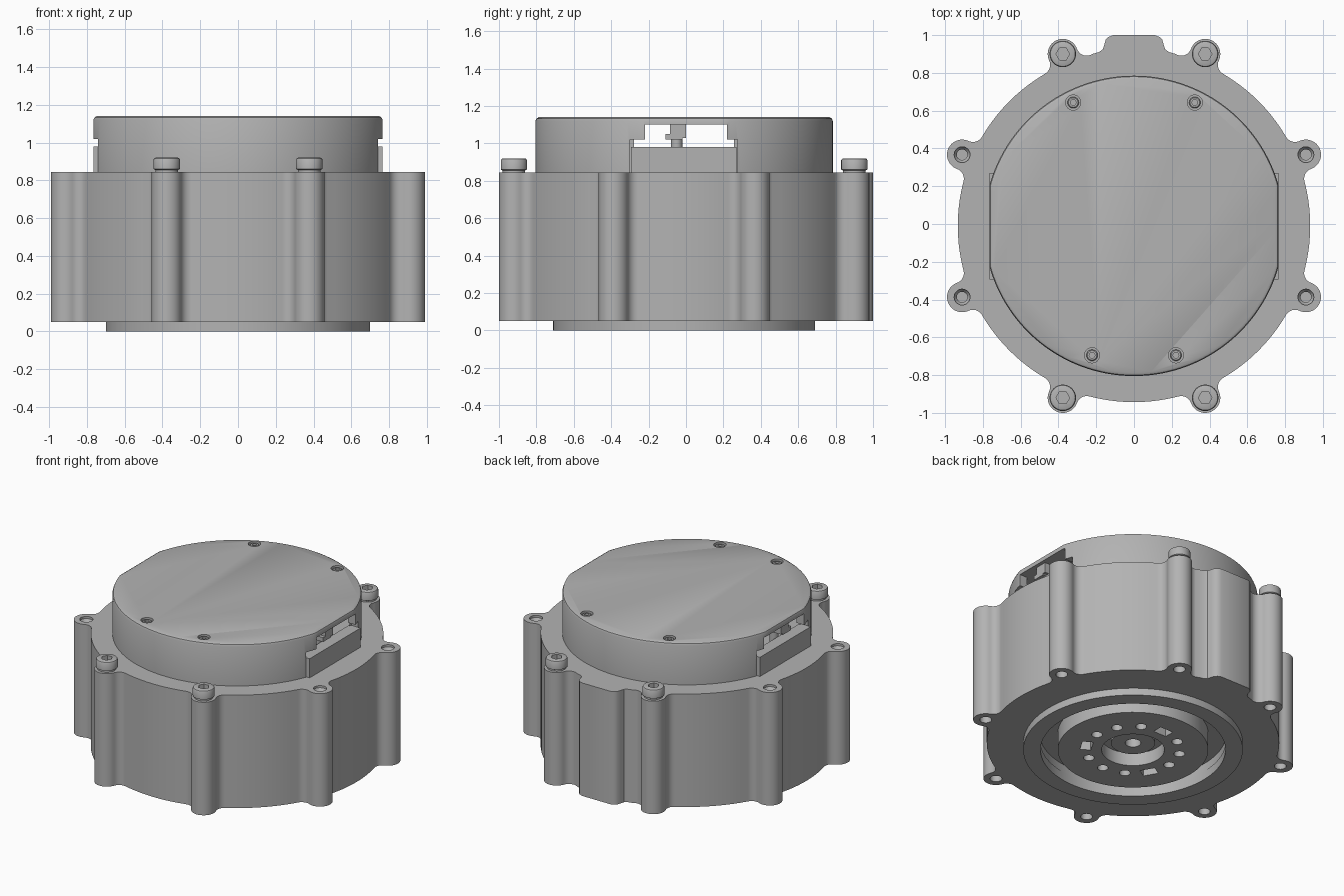
import bpy, bmesh
from math import sin, cos, pi, acos, atan2, radians
from mathutils import Matrix, Vector

if "Cube" in bpy.data.objects:
    bpy.data.objects.remove(bpy.data.objects["Cube"])

CY = -0.01          # centre of the round body along y
TOP = 0.845         # top of the main housing

grey = bpy.data.materials.new("machined_grey")
grey.use_nodes = True
COLOUR = (0.45, 0.45, 0.45, 1)
grey.diffuse_color = COLOUR
grey.node_tree.nodes["Principled BSDF"].inputs["Base Color"].default_value = COLOUR


def circle(r, x=0, y=CY, n=96, limit=9):
    """Ring of points, optionally flattened at x = +-limit."""
    return [(x + max(-limit, min(limit, r * cos(2 * pi * i / n))),
             y + r * sin(2 * pi * i / n)) for i in range(n)]


def loft(name, layers, closed=False):
    """Skin a stack of equal outlines given as (points, z)."""
    bm = bmesh.new()
    rings = [[bm.verts.new((x, y, z)) for x, y in pts] for pts, z in layers]
    pairs = list(zip(rings, rings[1:]))
    if closed:
        pairs.append((rings[-1], rings[0]))
    else:
        bm.faces.new(rings[0])
        bm.faces.new(rings[-1])
    for a, b in pairs:
        for i in range(len(a)):
            j = (i + 1) % len(a)
            bm.faces.new((a[i], a[j], b[j], b[i]))
    bmesh.ops.recalc_face_normals(bm, faces=bm.faces[:])
    return add(name, bm)


def add(name, bm):
    mesh = bpy.data.meshes.new(name)
    bm.to_mesh(mesh)
    bm.free()
    mesh.materials.append(grey)
    ob = bpy.data.objects.new(name, mesh)
    bpy.context.collection.objects.link(ob)
    return ob


def box(name, lo, hi, turn=0):
    bm = bmesh.new()
    lo, hi = Vector(lo), Vector(hi)
    spin = Matrix.Translation((0, CY, 0)) @ Matrix.Rotation(turn, 4, "Z") if turn else Matrix()
    bmesh.ops.create_cube(bm, size=1, matrix=spin @ Matrix.Translation((lo + hi) / 2)
                          @ Matrix.Diagonal((*(hi - lo), 1)))
    return add(name, bm)


def drum(name, r, z0, z1, x=0, y=CY, n=32):
    return loft(name, [(circle(r, x, y, n), z0), (circle(r, x, y, n), z1)])


def lathe(name, profile, closed=False, **where):
    return loft(name, [(circle(r, **where), z) for r, z in profile], closed)


def cut(ob, cutters):
    """Subtract the cutters, bake the result and drop the cutters."""
    for c in cutters:
        m = ob.modifiers.new("cut", "BOOLEAN")
        m.operation, m.solver, m.object = "DIFFERENCE", "EXACT", c
    bpy.context.view_layer.update()
    baked = bpy.data.meshes.new_from_object(
        ob.evaluated_get(bpy.context.evaluated_depsgraph_get()))
    ob.modifiers.clear()
    ob.data = baked
    for c in cutters:
        bpy.data.objects.remove(c)


def arc(cx, cy, r, a, b, n=8):
    return [(cx + r * cos(a + (b - a) * i / n), cy + r * sin(a + (b - a) * i / n))
            for i in range(n + 1)]


def housing_outline():
    """Circle with eight filleted screw lobes and a rounded tab at the back."""
    R, d, r, f = 0.933, 0.985, 0.08, 0.055
    alpha = acos(((R + f) ** 2 + d * d - (r + f) ** 2) / (2 * (R + f) * d))
    fx, fy = (R + f) * cos(alpha), (R + f) * sin(alpha)
    beta = atan2(fy, fx - d)                     # lobe centre to fillet centre
    half = (arc(d, 0, r, 0, beta, 12)
            + arc(fx, fy, f, beta + pi, pi + alpha + (2 * pi if alpha + pi < beta else 0))[1:])
    lobe = [(x, -y) for x, y in half[:0:-1]] + half
    tab = [(.215, .912), (.185, .92), (.165, .935), (.157, .96),
           (.15, .985), (.135, 1.0), (.11, 1.01)]
    pts = []
    for k in range(8):
        a = pi / 8 + k * pi / 4
        pts += [(x * cos(a) - y * sin(a), x * sin(a) + y * cos(a)) for x, y in lobe]
        if k == 1:
            pts += tab + [(-x, y) for x, y in tab[::-1]]
        else:
            pts += arc(0, 0, R, a + alpha, a + pi / 4 - alpha, 10)[1:-1]
    return [(x, y + CY) for x, y in pts]


# Main housing with screw holes and a bore in the underside
outline = housing_outline()
housing = loft("housing", [(outline, 0.05), (outline, TOP)])
cutters = [drum("cutter", 0.595, 0, 0.12, n=96)]
lobes = [(0.985 * cos(pi / 8 + k * pi / 4), CY + 0.985 * sin(pi / 8 + k * pi / 4))
         for k in range(8)]
for x, y in lobes:
    cutters.append(drum("cutter", 0.038, 0, 0.15, x, y))
    if abs(x) > 0.6:
        cutters.append(lathe("cutter", [(0.028, 0.7), (0.028, 0.81), (0.042, 0.83), (0.042, 0.9)],
                             x=x, y=y, n=32))
cut(housing, cutters)

# Socket-head bolts on the front and back lobes
for x, y in lobes:
    if abs(x) < 0.6:
        bolt = lathe("housing_bolt", [(0.06, TOP - 0.01), (0.06, 0.855), (0.07, 0.86), (0.07, 0.91),
                                      (0.066, 0.917), (0.06, 0.92)], x=x, y=y, n=32)
        cut(bolt, [drum("cutter", 0.036, 0.88, 1, x, y, 6)])

# Locating ring under the housing
lathe("bottom_ring", [(0.70, 0.06), (0.70, 0), (0.59, 0), (0.59, 0.125)][:3] + [(0.59, 0.06)], True)

# Output rotor with stepped hub, bolt holes and three drive slots
rotor = lathe("output_rotor", [(0.48, 0.13), (0.48, 0), (0.20, 0), (0.20, 0.09), (0.14, 0.09),
                               (0.14, 0.05), (0.05, 0.05), (0.05, 0.11)])
cutters = []
for k in range(12):
    a = radians(30 * k)
    if k % 4 == 3:
        cutters.append(box("cutter", (0.265, -0.05, -0.1), (0.335, 0.05, 0.06), a))
    else:
        cutters.append(drum("cutter", 0.035, -0.1, 0.06, 0.3 * cos(a), CY + 0.3 * sin(a)))
cut(rotor, cutters)

# Rear cover: hollow, flattened on two sides, with a connector window on each
def cover_ring(r, z):
    return (circle(r, n=160, limit=r - 0.03), z)

cover = loft("cover", [cover_ring(0.795, TOP - 0.01), cover_ring(0.795, 1.12),
                       cover_ring(0.79, 1.133), cover_ring(0.777, 1.14)])
cavity = loft("cutter", [cover_ring(0.74, 0.92), cover_ring(0.74, 1.10)])
cutters = [cavity, box("cutter", (-1, -0.22, 1.0), (1, 0.22, 1.10))]
for s in (-1, 1):
    x0, x1 = sorted((0.69 * s, s))
    cutters.append(box("cutter", (x0, -0.30, TOP), (x1, 0.275, 1.02)))
screws = [(s * x, y) for x, y in ((0.322, 0.643), (0.222, -0.695)) for s in (-1, 1)]
cutters += [drum("cutter", 0.04, 1.115, 1.2, x, y) for x, y in screws]
cut(cover, cutters)

# Small recessed cover screws
for x, y in screws:
    lathe("cover_screw", [(0.03, 1.11), (0.03, 1.13), (0.025, 1.134), (0.015, 1.134),
                          (0.015, 1.12)], x=x, y=y, n=24)

# Window sills, divider posts and pegs on both flat sides
for s in (-1, 1):
    def span(a, b):
        return sorted((a * s, b * s))
    a, b = span(0.68, 0.765)
    box("window_sill", (a, -0.295, TOP - 0.01), (b, 0.27, 0.98))
    a, b = span(0.60, 0.74)
    box("divider_post", (a, -0.085, 1.03), (b, 0.0, 1.12))
    box("divider_step", (a, -0.11, 1.02), (b, -0.02, 1.05))
    drum("divider_peg", 0.03, 0.91, 1.03, 0.65 * s, -0.05, 24)

# Smooth round walls, keep the edges crisp
parts = [o for o in bpy.context.scene.objects if o.type == "MESH" and grey.name in o.data.materials]
for ob in parts:
    ob.select_set(True)
bpy.context.view_layer.objects.active = housing
bpy.ops.object.shade_smooth_by_angle(angle=radians(30))
